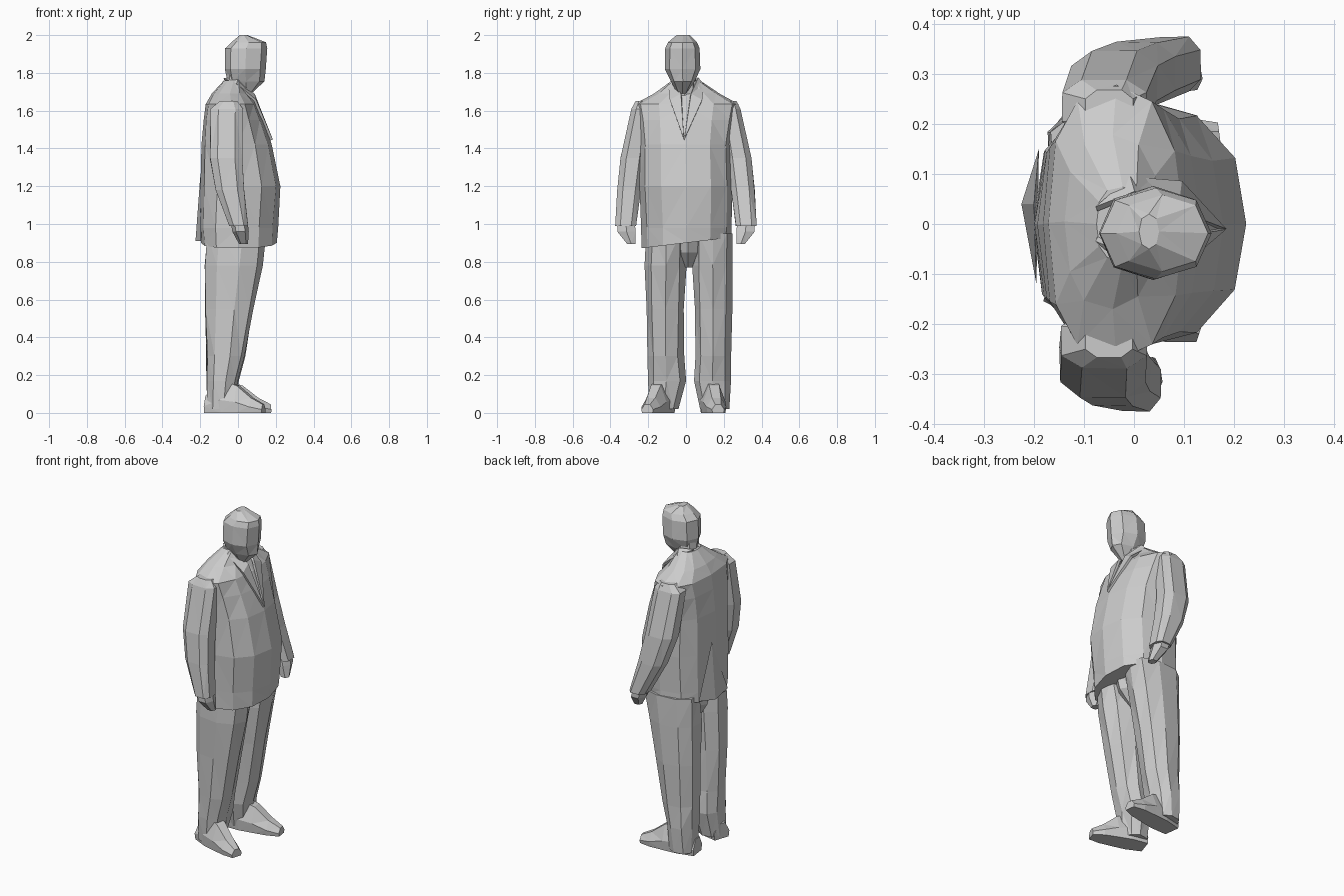
import bpy, bmesh, math, random
from mathutils import Vector

if "Cube" in bpy.data.objects:
    bpy.data.objects.remove(bpy.data.objects["Cube"])

random.seed(4)


def make(name, verts, faces):
    me = bpy.data.meshes.new(name)
    bm = bmesh.new()
    vs = [bm.verts.new(v) for v in verts]
    for f in faces:
        bm.faces.new([vs[i] for i in f])
    bmesh.ops.recalc_face_normals(bm, faces=bm.faces)
    bmesh.ops.triangulate(bm, faces=[f for f in bm.faces if len(f.verts) == 4],
                          quad_method='SHORT_EDGE')
    bm.to_mesh(me)
    bm.free()
    ob = bpy.data.objects.new(name, me)
    bpy.context.collection.objects.link(ob)
    return ob


def skin(name, rings):
    """Bridge equal-sized point rings into a capped faceted skin."""
    n = len(rings[0])
    verts = [p for r in rings for p in r]
    faces = [tuple(range(n)), tuple(range(len(verts) - n, len(verts)))]
    for k in range(len(rings) - 1):
        for i in range(n):
            j = (i + 1) % n
            faces.append((k * n + i, k * n + j, (k + 1) * n + j, (k + 1) * n + i))
    return make(name, verts, faces)


def section(z, xb, xf, y0, y1, n=8, power=2.3, back=None, jitter=0.0, phase=0.0, tilt=0.0):
    """Rounded cross-section from its back/front and side limits."""
    cx, cy, rx, ry = (xb + xf) / 2, (y0 + y1) / 2, (xf - xb) / 2, (y1 - y0) / 2
    pts = []
    for i in range(n):
        a = 2 * math.pi * (i + phase) / n
        c, s = math.cos(a), math.sin(a)
        e = 2 / (back if back and c < 0 else power)
        k = 1 - random.uniform(-0.3, 0.7) * jitter
        y = cy + ry * k * math.copysign(abs(s) ** e, s)
        pts.append(Vector((cx + rx * k * math.copysign(abs(c) ** e, c), y, z + tilt * y)))
    return pts


# coat body: z, back, front, side limits
coat = [(0.90, -0.20, 0.205, -0.235, 0.24), (0.98, -0.205, 0.212, -0.24, 0.245),
        (1.20, -0.20, 0.228, -0.25, 0.25), (1.42, -0.195, 0.182, -0.25, 0.245),
        (1.55, -0.185, 0.135, -0.262, 0.262), (1.635, -0.17, 0.10, -0.275, 0.28),
        (1.69, -0.14, 0.055, -0.17, 0.18), (1.76, -0.075, 0.03, -0.075, 0.075)]
skin("coat_body", [section(*r, n=12, power=2.15, back=2.6, jitter=0.03,
                           tilt=0.12 if i == 0 else 0) for i, r in enumerate(coat)])
# vent flap at the back of the coat
make("coat_back_flap", [(-0.195, -0.12, 0.91), (-0.225, 0.04, 0.91), (-0.19, 0.15, 0.93),
                        (-0.20, 0.04, 1.25)], [(0, 1, 3), (1, 2, 3), (0, 2, 1), (0, 3, 2)])
# trouser seat joining the legs
seat = [(0.95, -0.17, 0.14, -0.12, 0.14), (0.85, -0.15, 0.11, -0.06, 0.08),
        (0.77, -0.10, 0.03, -0.02, 0.04)]
skin("trouser_seat", [section(*r) for r in seat])

# sleeves and hands; limits are for the outer (+) side, flipped for the other
sleeve = [(1.65, -0.10, 0.0, 0.19, 0.27), (1.61, -0.15, 0.03, 0.175, 0.292),
          (1.35, -0.155, 0.03, 0.21, 0.352), (1.18, -0.125, 0.038, 0.235, 0.368),
          (0.99, -0.05, 0.058, 0.26, 0.378)]
hand = [(1.02, -0.04, 0.05, 0.267, 0.37), (0.96, -0.03, 0.057, 0.26, 0.37),
        (0.895, 0.005, 0.053, 0.265, 0.315)]
# trouser legs
leg = [(0.95, -0.18, 0.16, 0.0, 0.215), (0.78, -0.185, 0.13, -0.005, 0.218),
       (0.55, -0.18, 0.085, 0.005, 0.212), (0.30, -0.172, 0.04, 0.01, 0.205),
       (0.17, -0.17, 0.005, 0.0, 0.208), (0.02, -0.17, -0.02, 0.04, 0.195)]

for side, s, fwd, shift in (("right", -1, 0.0, 0.0), ("left", 1, 0.085, 0.035)):
    def limb(name, rows, lean, dy, **kw):
        rings = []
        for z, xb, xf, ya, yb in rows:
            d = lean * max(0, 1.5 - z) / 0.55
            y0, y1 = sorted((s * (ya + dy), s * (yb + dy)))
            rings.append(section(z, xb + d, xf + d, y0, y1, **kw))
        skin(name, rings)

    limb(side + "_sleeve", sleeve, fwd, 0, n=8, power=2.8, jitter=0.05, phase=0.5)
    limb(side + "_hand", hand, fwd * 0.9, 0, n=6, power=2.4)
    limb(side + "_trouser_leg", leg, 0, shift, n=9, power=2.3, jitter=0.1)

    # shoe, turned slightly outward, lofted from heel to toe
    heel = Vector((-0.165, s * (0.105 + 0.02 * (s > 0)), 0))
    toe = Vector((0.135, -0.205, 0)) if s < 0 else Vector((0.172, 0.17, 0))
    across = (toe - heel).normalized().cross(Vector((0, 0, 1)))
    rings = []
    for t, w, h in ((0, 0.052, 0.09), (0.3, 0.065, 0.17), (0.55, 0.06, 0.145),
                    (0.8, 0.053, 0.08), (1, 0.033, 0.045)):
        c = heel.lerp(toe, t)
        rings.append([c + across * (w * a) + Vector((0, 0, h * b)) for a, b in
                      ((-0.9, 0), (0.9, 0), (1, 0.4), (0.45, 1), (-0.45, 1), (-1, 0.4))])
    skin(side + "_shoe", rings)

# head and neck
neck = [(1.64, -0.07, 0.06, -0.075, 0.065), (1.80, -0.06, 0.07, -0.075, 0.045)]
skin("neck", [section(*r, n=8) for r in neck])
head = [(1.69, 0.02, 0.07, -0.045, 0.005), (1.755, -0.055, 0.14, -0.08, 0.046),
        (1.82, -0.07, 0.147, -0.112, 0.076), (1.93, -0.068, 0.155, -0.11, 0.072),
        (1.962, -0.035, 0.148, -0.095, 0.058), (2.0, 0.01, 0.05, -0.05, 0.02)]
skin("head", [section(*r, n=8, power=2.2) for r in head])

# collar and lapels around the neck opening
for side, s in (("right", -1), ("left", 1)):
    pts = [(-0.075, s * 0.03, 1.768), (-0.01, s * 0.09, 1.738), (0.09, s * 0.085, 1.655),
           (0.178, -0.01, 1.445), (0.083, s * 0.025, 1.685), (0.0, s * 0.06, 1.77)]
    ob = make(side + "_lapel", pts, [(0, 1, 5), (1, 2, 4, 5), (2, 3, 4)])
    mod = ob.modifiers.new("thickness", 'SOLIDIFY')
    mod.thickness = 0.014
    mod.offset = 0
